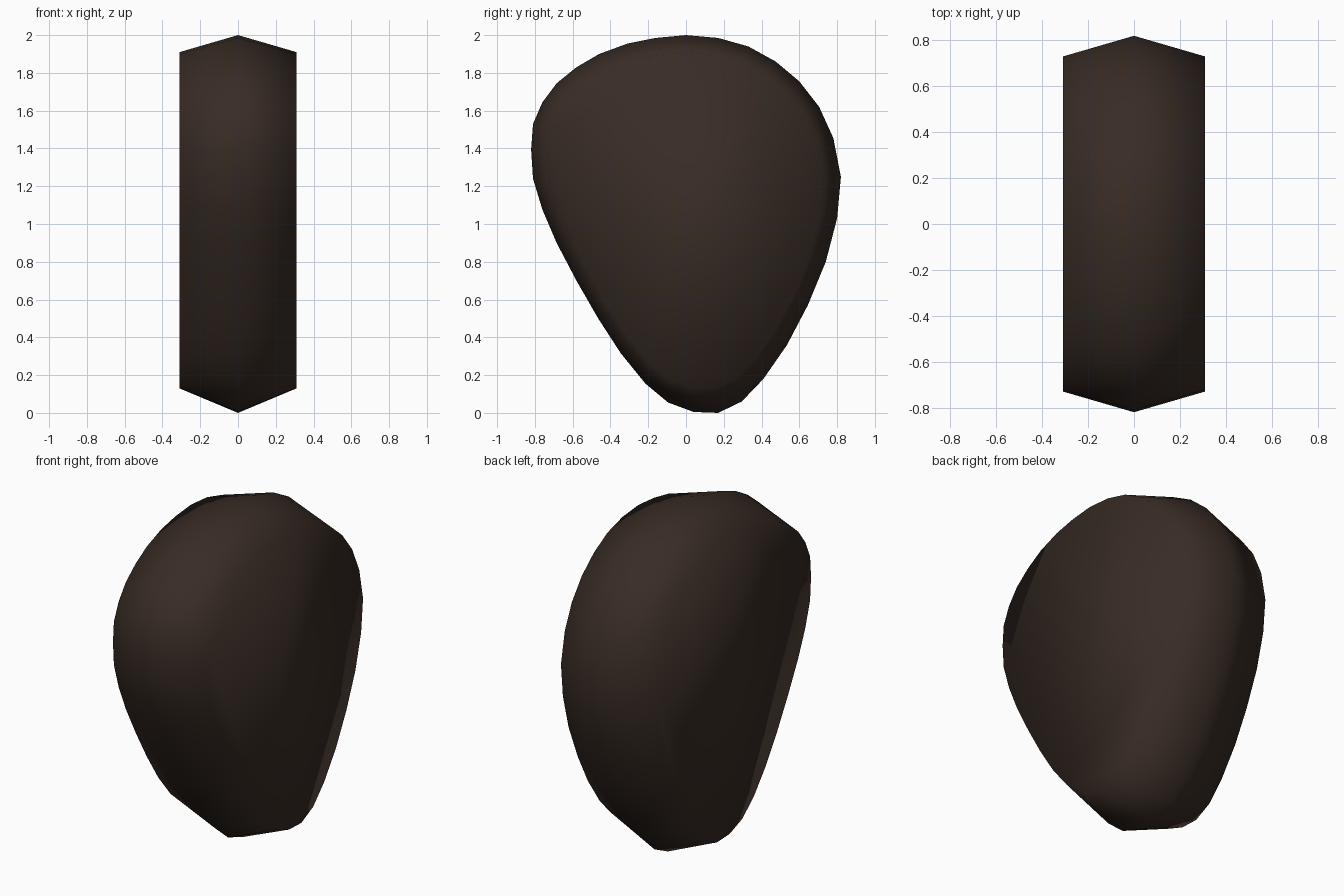
import bpy, bmesh

if "Cube" in bpy.data.objects:
    bpy.data.objects.remove(bpy.data.objects["Cube"])

# Rounded teardrop outline in the (y, z) plane, clockwise from the top
outline = [
    (0, 2.0), (.17, 1.985), (.33, 1.94), (.475, 1.86), (.60, 1.755), (.705, 1.62),
    (.78, 1.455), (.82, 1.25), (.80, 1.03), (.74, .80), (.645, .57), (.535, .36),
    (.41, .18), (.295, .06), (.17, 0), (.04, .005), (-.095, .055), (-.215, .155),
    (-.345, .315), (-.465, .50), (-.58, .70), (-.685, .90), (-.76, 1.075),
    (-.81, 1.24), (-.82, 1.395), (-.81, 1.53), (-.76, 1.645), (-.685, 1.745),
    (-.58, 1.83), (-.46, 1.90), (-.31, 1.955), (-.16, 1.985)]
HALF_WIDTH, CAP_SCALE, CENTRE_Z = 0.31, 0.89, 1.18

bm = bmesh.new()


def ring(x, s):
    return [bm.verts.new((x, y * s, CENTRE_Z + (z - CENTRE_Z) * s)) for y, z in outline]


# Full outline in the middle, smaller flat caps on both sides
rings = [ring(-HALF_WIDTH, CAP_SCALE), ring(0, 1), ring(HALF_WIDTH, CAP_SCALE)]
n = len(outline)
for a, b in zip(rings, rings[1:]):
    for i in range(n):
        j = (i + 1) % n
        bm.faces.new((a[i], a[j], b[j], b[i]))
bm.faces.new(rings[0])
bm.faces.new(rings[2])
bmesh.ops.recalc_face_normals(bm, faces=bm.faces)
for f in bm.faces:
    f.smooth = True

mesh = bpy.data.meshes.new("pebble_body")
bm.to_mesh(mesh)
bm.free()
body = bpy.data.objects.new("pebble_body", mesh)
bpy.context.collection.objects.link(body)

# Dark brown finish
mat = bpy.data.materials.new("dark_brown")
mat.diffuse_color = (0.04, 0.025, 0.018, 1)
mat.use_nodes = True
mat.node_tree.nodes["Principled BSDF"].inputs["Base Color"].default_value = mat.diffuse_color
mesh.materials.append(mat)
